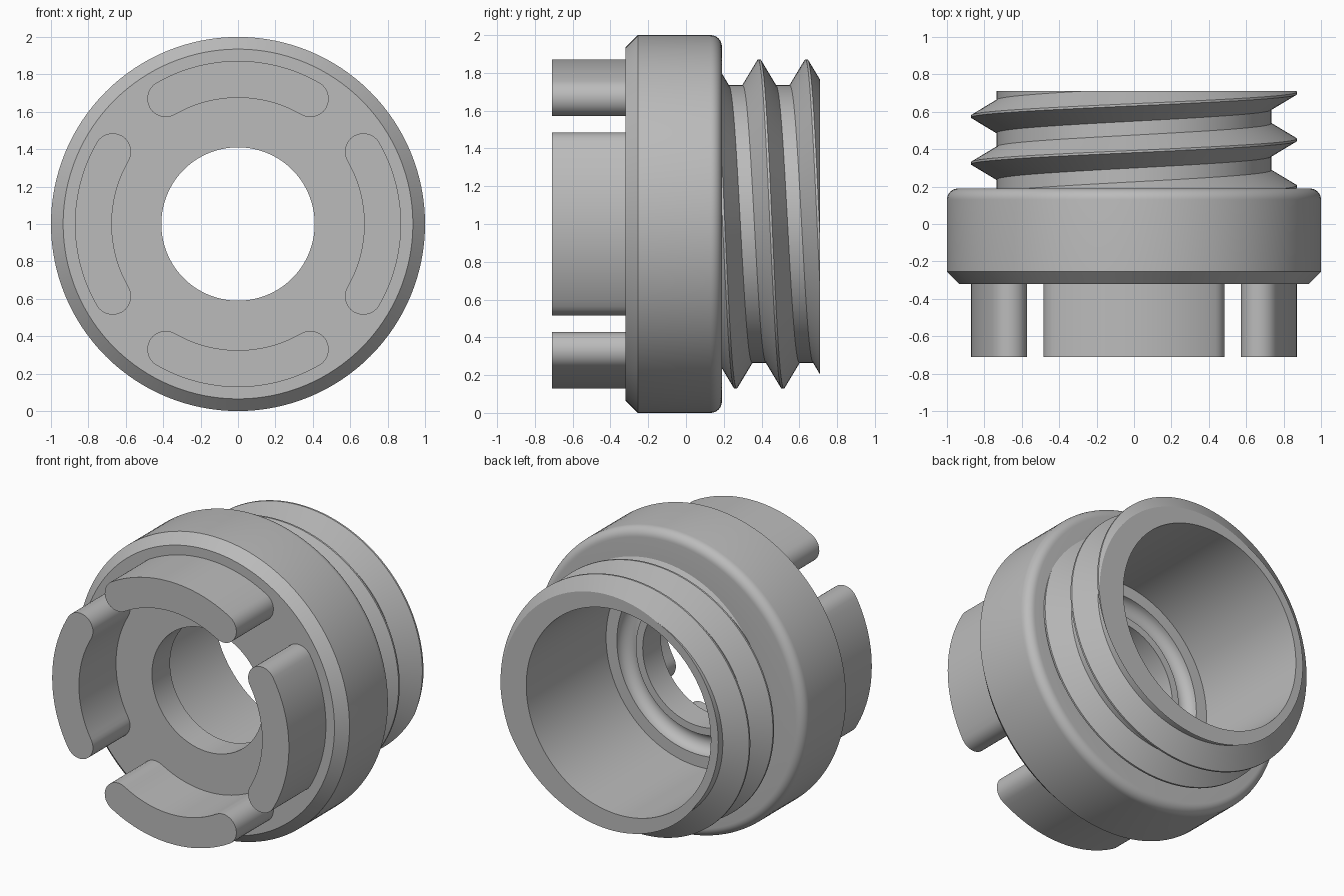
import bpy, bmesh, math
from mathutils import Vector

if "Cube" in bpy.data.objects:
    bpy.data.objects.remove(bpy.data.objects["Cube"], do_unlink=True)

grey = bpy.data.materials.new("plain grey")
grey.use_nodes = True
grey.diffuse_color = (0.5, 0.5, 0.5, 1)
grey.node_tree.nodes["Principled BSDF"].inputs["Base Color"].default_value = (0.5, 0.5, 0.5, 1)

AXIS_Z = 1.0
BACK = 0.71
NECK = 0.735
SEGMENTS = 128


def polar(radius, angle, y):
    return Vector((radius * math.cos(angle), y, AXIS_Z + radius * math.sin(angle)))


def arc(centre, radius, start, end, steps=8):
    """Points of an arc in a flat pair of coordinates, angles in degrees."""
    angles = [math.radians(start + (end - start) * i / steps) for i in range(steps + 1)]
    return [(centre[0] + radius * math.cos(a), centre[1] + radius * math.sin(a)) for a in angles]


def finish(bm, name):
    bmesh.ops.recalc_face_normals(bm, faces=bm.faces)
    mesh = bpy.data.meshes.new(name)
    bm.to_mesh(mesh)
    bm.free()
    mesh.materials.append(grey)
    mesh.shade_smooth()
    mesh.set_sharp_from_angle(angle=math.radians(30))
    obj = bpy.data.objects.new(name, mesh)
    bpy.context.collection.objects.link(obj)
    return obj


def skin(bm, rings, loop):
    """Bridge equal closed sections; loop joins the last to the first."""
    rows = [[bm.verts.new(p) for p in ring] for ring in rings]
    pairs = list(zip(rows, rows[1:])) + ([(rows[-1], rows[0])] if loop else [])
    for a, b in pairs:
        for i in range(len(a)):
            j = (i + 1) % len(a)
            bm.faces.new((a[i], a[j], b[j], b[i]))
    if not loop:
        bm.faces.new(rows[0])
        bm.faces.new(rows[-1])


# Hollow body: chamfered collar, neck, bore and stepped floor, as (radius, y)
profile = [(0.41, -0.32), (0.935, -0.32), (1, -0.255)]
profile += arc((0.94, 0.13), 0.06, 0, 90)
profile += [(NECK, 0.19), (NECK, BACK), (0.68, BACK), (0.68, -0.13), (0.6, -0.13)]
profile += arc((0.53, -0.13), 0.07, 0, -180, 12)
profile += [(0.41, -0.13)]
bm = bmesh.new()
skin(bm, [[polar(r, math.tau * k / SEGMENTS, y) for r, y in profile]
          for k in range(SEGMENTS)], True)
finish(bm, "hollow_body")

# Screw thread: V section swept along a helix, trimmed flush with the neck end
PITCH = 0.25
section = [(0.72, -0.088), (NECK, -0.088), (0.872, -0.006),
           (0.872, 0.006), (NECK, 0.088), (0.72, 0.088)]
rings = []
for k in range(-SEGMENTS * 3 // 2, SEGMENTS * 3 // 2 + 1):
    turn = k / SEGMENTS
    rings.append([polar(r, math.tau * turn, 0.45 - PITCH * turn + y) for r, y in section])
bm = bmesh.new()
skin(bm, rings, False)
cut = bmesh.ops.bisect_plane(bm, geom=bm.verts[:] + bm.edges[:] + bm.faces[:],
                             plane_co=(0, BACK, 0), plane_no=(0, 1, 0), clear_outer=True)
rim = [e for e in cut["geom_cut"] if isinstance(e, bmesh.types.BMEdge)]
bmesh.ops.triangle_fill(bm, edges=rim, use_beauty=True)
finish(bm, "screw_thread")

# Four curved drive lugs with rounded ends on the front face
INNER, OUTER, HALF = 0.675, 0.872, 30
MID, CAP = (INNER + OUTER) / 2, (OUTER - INNER) / 2
for name, turn in (("left", 0), ("top", 90), ("right", 180), ("bottom", 270)):
    tip = [math.radians(turn + s * HALF) for s in (-1, 1)]
    ends = [(MID * math.cos(a), MID * math.sin(a)) for a in tip]
    outline = arc((0, 0), OUTER, turn - HALF, turn + HALF, 24)
    outline += arc(ends[1], CAP, turn + HALF, turn + HALF + 180, 14)[1:-1]
    outline += arc((0, 0), INNER, turn + HALF, turn - HALF, 24)
    outline += arc(ends[0], CAP, turn - HALF + 180, turn - HALF + 360, 14)[1:-1]
    bm = bmesh.new()
    skin(bm, [[Vector((x, y, AXIS_Z + z)) for x, z in outline] for y in (-BACK, -0.31)], False)
    finish(bm, name + "_lug")
